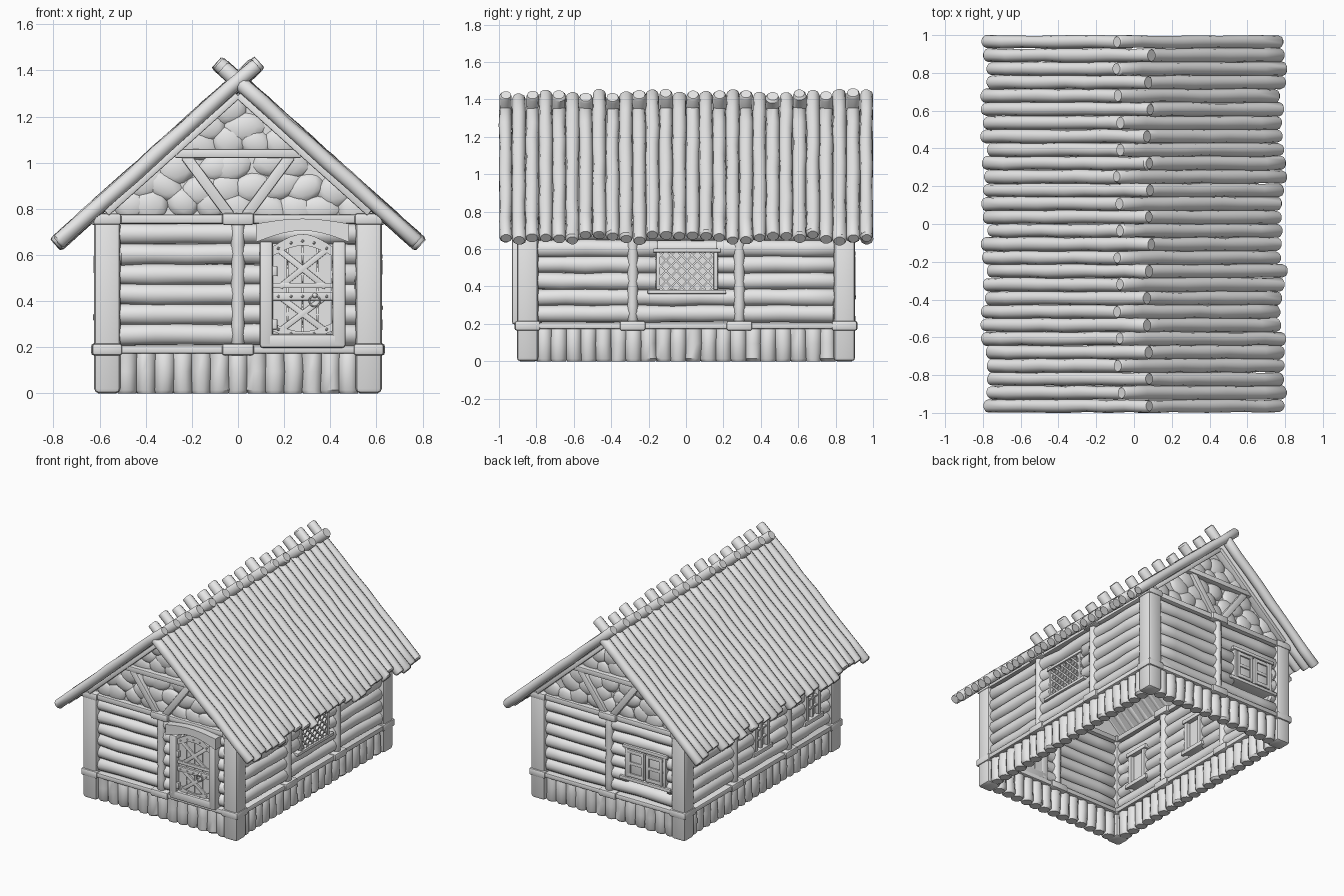
import bpy, bmesh, math, random
from math import sin, cos, pi, atan2, radians
from mathutils import Vector, Matrix

random.seed(4)
if "Cube" in bpy.data.objects:
    bpy.data.objects.remove(bpy.data.objects["Cube"])

GREY = (0.8, 0.8, 0.8, 1)
mat = bpy.data.materials.new("weathered_grey")
mat.use_nodes = True
mat.diffuse_color = GREY
mat.node_tree.nodes["Principled BSDF"].inputs["Base Color"].default_value = GREY


def finish(bm, name, turn=0, smooth=40):
    """Turn the part about z to its wall and make it an object."""
    bmesh.ops.recalc_face_normals(bm, faces=bm.faces[:])
    bm.transform(Matrix.Rotation(radians(turn), 4, 'Z'))
    mesh = bpy.data.meshes.new(name)
    bm.to_mesh(mesh)
    bm.free()
    mesh.materials.append(mat)
    ob = bpy.data.objects.new(name, mesh)
    bpy.context.collection.objects.link(ob)
    bpy.ops.object.select_all(action='DESELECT')
    bpy.context.view_layer.objects.active = ob
    ob.select_set(True)
    bpy.ops.object.shade_smooth_by_angle(angle=radians(smooth))


def log(bm, a, b, r, wobble=0.1, sides=10, rings=6):
    """Uneven round log from a to b with softened ends."""
    a, b = Vector(a), Vector(b)
    length = (b - a).length
    q = (b - a).to_track_quat('Z', 'Y')
    soft = 0.3 * r / length
    stations = [(0, 0.82)] + [(soft + (1 - 2 * soft) * i / rings, 1) for i in range(rings + 1)] + [(1, 0.82)]
    loops = []
    for t, k in stations:
        shift = Vector((random.uniform(-1, 1), random.uniform(-1, 1), 0)) * wobble * r
        rad = r * k * random.uniform(1 - wobble, 1 + wobble)
        loops.append([bm.verts.new(a + q @ (Vector((rad * cos(2 * pi * s / sides), rad * sin(2 * pi * s / sides),
                                                    length * t)) + shift)) for s in range(sides)])
    for p, n in zip(loops, loops[1:]):
        for s in range(sides):
            bm.faces.new((p[s], p[(s + 1) % sides], n[(s + 1) % sides], n[s]))
    bm.faces.new(loops[0][::-1])
    bm.faces.new(loops[-1])


def box(bm, centre, size, bevel=0.008, tilt=0):
    m = Matrix.Translation(centre) @ Matrix.Rotation(-tilt, 4, 'Y') @ Matrix.Diagonal((*size, 1))
    verts = bmesh.ops.create_cube(bm, size=1, matrix=m)["verts"]
    if bevel:
        edges = list({e for v in verts for e in v.link_edges})
        bmesh.ops.bevel(bm, geom=edges, offset=bevel, segments=2, affect='EDGES', profile=0.5)


def bar(bm, a, b, y, width, depth, bevel=0.006):
    """Straight timber between two (x, z) points."""
    dx, dz = b[0] - a[0], b[1] - a[1]
    box(bm, ((a[0] + b[0]) / 2, y, (a[1] + b[1]) / 2), (math.hypot(dx, dz), depth, width), bevel, atan2(dz, dx))


def prism(bm, points, y0, y1):
    front = [bm.verts.new((x, y0, z)) for x, z in points]
    back = [bm.verts.new((x, y1, z)) for x, z in points]
    bm.faces.new(front)
    bm.faces.new(back[::-1])
    for i in range(len(points)):
        j = (i + 1) % len(points)
        bm.faces.new((front[i], front[j], back[j], back[i]))


def arch(x0, x1, low, high, n=10):
    """Points of a shallow arch from x0 to x1."""
    return [(x0 + (x1 - x0) * i / n, low + (high - low) * sin(pi * i / n)) for i in range(n + 1)]


def ball(bm, centre, size, sub=2, spin=0):
    m = Matrix.Translation(centre) @ Matrix.Rotation(spin, 4, 'Y') @ Matrix.Diagonal((*size, 1))
    bmesh.ops.create_icosphere(bm, subdivisions=sub, radius=1, matrix=m)


# Four walls: every wall is modelled facing -y, then turned into place.
# Openings are (x centre, z centre, width, height) and interrupt the logs.
WX, WY = 0.567, 0.847
LATTICE, SHUTTERS = (0.005, 0.482, 0.33, 0.2), (0.3, 0.46, 0.33, 0.21)
SMALL = [(0.0, 0.45, 0.17, 0.21), (0.59, 0.45, 0.17, 0.21)]
walls = [("front", 0, 0.52, WY, [0.0], []), ("left", 90, 0.8, WX, [-0.285, 0.285], [LATTICE]),
         ("back", 180, 0.52, WY, [0.0], [SHUTTERS]), ("right", -90, 0.8, WX, [-0.3, 0.32], SMALL)]
for side, turn, half, dist, posts, openings in walls:
    bm = bmesh.new()
    for i in range(6):
        z = 0.255 + i * 0.087
        cuts = [-half]
        for x, zc, w, h in openings:
            if abs(z - zc) < h / 2 + 0.03:
                cuts += [x - w / 2 + 0.01, x + w / 2 - 0.01]
        cuts.append(half)
        for a, b in zip(cuts[::2], cuts[1::2]):
            log(bm, (a, -dist, z), (b, -dist, z), 0.048, 0.06, rings=max(3, round((b - a) * 7)))
    finish(bm, side + "_wall_logs", turn)

    bm = bmesh.new()
    n = round(2 * half / 0.08)
    for i in range(n):
        x = -half + (i + 0.5) * 2 * half / n
        log(bm, (x, -dist, 0), (x, -dist, 0.19), 0.046, 0.06, rings=2)
    finish(bm, side + "_skirt_logs", turn)

    bm = bmesh.new()
    box(bm, (0, -dist, 0.19), (2 * half, 0.118, 0.035))
    box(bm, (0, -dist, 0.755), (2 * half, 0.1, 0.04))
    for x in posts:
        log(bm, (x, -dist - 0.03, 0.2), (x, -dist - 0.03, 0.74), 0.029, 0.03)
        log(bm, (x, -dist + 0.03, 0.2), (x, -dist + 0.03, 0.74), 0.029, 0.03)
        for z in (0.19, 0.755):
            box(bm, (x, -dist, z), (0.138, 0.14, 0.052), 0.012)
    finish(bm, side + "_wall_frame", turn)

# Corner posts with collars
bm = bmesh.new()
for sx in (-1, 1):
    for sy in (-1, 1):
        x, y = sx * WX, sy * WY
        box(bm, (x, y, 0.375), (0.113, 0.115, 0.75), 0.02)
        box(bm, (x, y, 0.19), (0.13, 0.135, 0.052), 0.012)
        box(bm, (x, y, 0.755), (0.122, 0.125, 0.05), 0.012)
finish(bm, "corner_posts")

# Smooth lining under the roof logs, open to the room below
bm = bmesh.new()
prism(bm, [(-0.62, 0.765), (0, 1.32), (0.62, 0.765), (0.62, 0.755), (0, 1.31), (-0.62, 0.755)], -0.84, 0.84)
finish(bm, "roof_lining", smooth=20)

# Gables: cobbled infill, collar beam, braces and rafters
for side, turn in (("front", 0), ("back", 180)):
    bm = bmesh.new()
    prism(bm, [(-0.6, 0.76), (0.6, 0.76), (0, 1.3)], -0.86, -0.81)
    for row in range(6):
        for col in range(-5, 6):
            x = (col + 0.5 * (row % 2)) * 0.122 + random.uniform(-0.03, 0.03)
            z = 0.81 + row * 0.088 + random.uniform(-0.02, 0.02)
            if abs(x) < (1.28 - z) / 0.896:
                ball(bm, (x, -0.853, z), (random.uniform(0.075, 0.1), 0.03, random.uniform(0.06, 0.075)),
                     2, random.uniform(-0.6, 0.6))
    finish(bm, side + "_gable_stones", turn)

    bm = bmesh.new()
    bar(bm, (-0.275, 1.04), (0.275, 1.04), -0.875, 0.038, 0.07)
    for s in (-1, 1):
        bar(bm, (s * 0.035, 0.77), (s * 0.228, 1.03), -0.872, 0.046, 0.06)
        bar(bm, (s * 0.57, 0.781), (0, 1.292), -0.875, 0.03, 0.08)
    finish(bm, side + "_gable_timbers", turn)

# Roof: pairs of logs crossing alternately at the ridge
ROWS, SLOPE, RIDGE = 28, 0.896, 1.353
bm = bmesh.new()
for i in range(ROWS):
    y = -1 + (i + 0.5) * 2 / ROWS
    for s in (-1, 1):
        crossing = (i % 2 == 0) == (s == -1)
        low = random.uniform(0.755, 0.795)
        top = random.uniform(0.065, 0.095) if crossing else -0.005
        r = 0.0365 if 0 < i < ROWS - 1 else 0.034
        log(bm, (s * low, y, RIDGE - SLOPE * low), (-s * top, y, RIDGE + SLOPE * top), r, 0.07, rings=8)
finish(bm, "roof_logs")

# Door frame with a heavy arched lintel
bm = bmesh.new()
for x in (0.122, 0.438):
    box(bm, (x, -0.86, 0.43), (0.058, 0.14, 0.46), 0.012)
box(bm, (0.28, -0.86, 0.227), (0.37, 0.14, 0.06), 0.012)
prism(bm, arch(0.078, 0.482, 0.655, 0.705) + arch(0.482, 0.078, 0.735, 0.757), -0.95, -0.79)
finish(bm, "door_frame")

# Door leaf of planks
bm = bmesh.new()
edge = arch(0.15, 0.41, 0.635, 0.69, 8)
for i in range(4):
    p = edge[2 * i:2 * i + 3]
    x0, x1 = p[0][0] + 0.002, p[2][0] - 0.002
    prism(bm, [(x0, 0.24), (x1, 0.24), (x1, p[2][1]), p[1], (x0, p[0][1])], -0.9, -0.79)
finish(bm, "door_planks")

# Door braces, bands, hinges, rivets and ring
bm = bmesh.new()
prism(bm, arch(0.15, 0.41, 0.595, 0.64) + arch(0.41, 0.15, 0.635, 0.69), -0.912, -0.9)
prism(bm, arch(0.15, 0.41, 0.27, 0.235) + arch(0.41, 0.15, 0.305, 0.268), -0.912, -0.9)
bar(bm, (0.15, 0.467), (0.41, 0.467), -0.903, 0.022, 0.02, 0.003)
bar(bm, (0.15, 0.42), (0.41, 0.42), -0.903, 0.035, 0.024, 0.003)
for lo, hi in ((0.46, 0.62), (0.27, 0.42)):
    for a, b in ((lo, hi), (hi, lo)):
        bar(bm, (0.18, a), (0.38, b), -0.901, 0.026, 0.018, 0.003)
for z in (0.3, 0.53):
    box(bm, (0.16, -0.916, z), (0.022, 0.025, 0.045), 0.004)
for x in (0.175, 0.23, 0.28, 0.33, 0.385):
    lift = 0.045 * sin(pi * (x - 0.15) / 0.26)
    for z in (0.42, 0.615 + lift, 0.288 - lift * 0.8):
        ball(bm, (x, -0.914, z), (0.007, 0.007, 0.007), 1)
ring = [Vector((0.333 + 0.024 * cos(k * pi / 6), -0.921, 0.4 + 0.024 * sin(k * pi / 6))) for k in range(13)]
for a, b in zip(ring, ring[1:]):
    log(bm, a, b, 0.005, 0, 6, 1)
ball(bm, (0.333, -0.916, 0.424), (0.012, 0.012, 0.012))
finish(bm, "door_ironwork")


def window_frame(bm, opening, dist, t, sill):
    """Recessed pane, jambs, lintel and sill set through a wall."""
    x, z, w, h = opening
    box(bm, (x, -dist, z), (w, 0.05, h), 0)
    for s in (-1, 1):
        box(bm, (x + s * (w - t) / 2, -dist, z), (t, 0.108, h), 0.004)
    box(bm, (x, -dist, z + h / 2 + t / 2), (w + 0.03, 0.118, t), 0.004)
    box(bm, (x, -dist, z - h / 2 - t / 2), (w + sill, 0.122, t), 0.004)


# Lattice window on the left wall
bm = bmesh.new()
window_frame(bm, LATTICE, WX, 0.022, 0.09)
xc, zc, w, h = LATTICE
for k in range(-4, 5):
    c = k * 0.056
    a, b = max(-w / 2, c - h / 2), min(w / 2, c + h / 2)
    for s in (-1, 1):
        for y in (-WX - 0.035, -WX + 0.035):
            bar(bm, (xc + a, zc + s * (a - c)), (xc + b, zc + s * (b - c)), y, 0.01, 0.03, 0)
finish(bm, "lattice_window", 90)

# Two small barred windows on the right wall
for name, opening in zip(("middle_window", "forward_window"), SMALL):
    bm = bmesh.new()
    window_frame(bm, opening, WX, 0.03, 0.05)
    x, z, w, h = opening
    box(bm, (x, -WX - 0.03, z), (0.014, 0.03, h), 0)
    for dz in (-0.035, 0.035):
        box(bm, (x, -WX - 0.03, z + dz), (w, 0.03, 0.012), 0)
    finish(bm, name, -90)

# Shuttered window on the back wall
bm = bmesh.new()
window_frame(bm, SHUTTERS, WY, 0.024, 0.08)
for x in (0.225, 0.375):
    box(bm, (x, -WY - 0.035, 0.46), (0.135, 0.03, 0.2), 0.004)
    for s in (-1, 1):
        box(bm, (x + s * 0.055, -WY - 0.052, 0.46), (0.024, 0.016, 0.2), 0.003)
        box(bm, (x, -WY - 0.052, 0.46 + s * 0.085), (0.135, 0.016, 0.026), 0.003)
    box(bm, (x, -WY - 0.05, 0.46), (0.135, 0.016, 0.024), 0.003)
finish(bm, "shuttered_window", 180)
